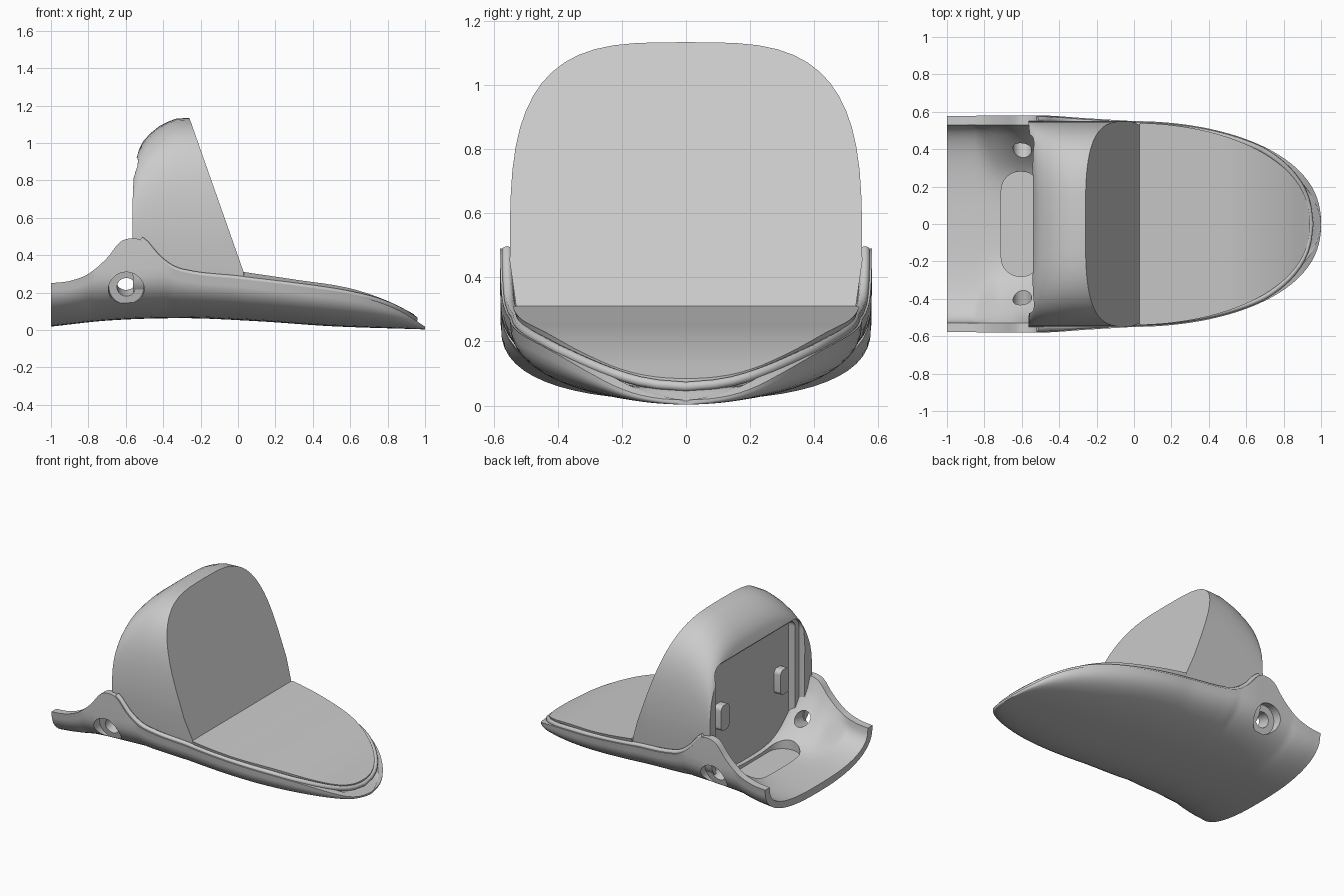
import bpy, bmesh
from math import sin, cos, pi, radians
from mathutils import Matrix, Vector

if "Cube" in bpy.data.objects:
    bpy.data.objects.remove(bpy.data.objects["Cube"])

def curve_at(pts, x):
    # smooth Hermite interpolation through (x, value) points
    if x <= pts[0][0]: return pts[0][1]
    if x >= pts[-1][0]: return pts[-1][1]
    sl = [(b[1]-a[1])/(b[0]-a[0]) for a, b in zip(pts, pts[1:])]
    m = [sl[0]] + [(a+b)/2 if a*b > 0 else 0 for a, b in zip(sl, sl[1:])] + [sl[-1]]
    for i in range(len(pts)-1):
        (x0, y0), (x1, y1) = pts[i], pts[i+1]
        if x <= x1:
            h = x1-x0
            t = (x-x0)/h
            return ((2*t**3-3*t*t+1)*y0 + (t**3-2*t*t+t)*h*m[i]
                    + (3*t*t-2*t**3)*y1 + (t**3-t*t)*h*m[i+1])

RIM = [(-1, .25), (-.9, .262), (-.8, .3), (-.7, .385), (-.63, .47), (-.56, .49), (-.51, .475),
       (-.43, .385), (-.35, .325), (-.25, .297), (0, .27), (.4, .22), (.6, .188), (.75, .15), (.88, .095), (1, .018)]
KEEL = [(-1, .018), (-.7, .05), (-.3, .063), (.1, .047), (.5, .02), (1, .003)]
DECK = [(-.2, .345), (.03, .31), (.3, .27), (.6, .222), (.8, .155), (.94, .085)]
WIDE = [(-1, .578), (-.5, .58), (-.25, .565), (0, .55)]

rim = lambda x: curve_at(RIM, x)
keel = lambda x: curve_at(KEEL, x)
def shell_w(x):
    return curve_at(WIDE, x) * ((1-x*x)**(1/2.3) if x > 0 else 1)
def deck_w(x):
    return .54 * ((1-(x/.941)**2)**(1/2.2) if x > 0 else 1)

def bowl(w, z0, z1, n=2.5, k=14, pinch=0):
    # U-shaped half-superellipse from -y to +y
    out = []
    for i in range(-k, k+1):
        a = abs(i)/k*pi/2
        s = (i > 0)-(i < 0)
        y = s*w*sin(a)**(2/n)*(1-pinch*sin(2*a))
        out.append((y, z0+(z1-z0)*(1-max(cos(a), 0)**(2/n))))
    return out

def make(name, bm):
    bmesh.ops.recalc_face_normals(bm, faces=bm.faces)
    me = bpy.data.meshes.new(name)
    bm.to_mesh(me)
    bm.free()
    ob = bpy.data.objects.new(name, me)
    bpy.context.collection.objects.link(ob)
    return ob

def loft(rings):
    bm = bmesh.new()
    vs = [[bm.verts.new(p) for p in r] for r in rings]
    n = len(rings[0])
    for a, b in zip(vs, vs[1:]):
        for i in range(n):
            bm.faces.new((a[i], a[(i+1) % n], b[(i+1) % n], b[i]))
    bm.faces.new(vs[0])
    bm.faces.new(vs[-1])
    return bm

def rounded_box(name, centre, size, axis, r):
    bm = bmesh.new()
    bmesh.ops.create_cube(bm, size=1)
    bmesh.ops.scale(bm, vec=size, verts=bm.verts)
    es = [e for e in bm.edges if abs((e.verts[0].co-e.verts[1].co)[axis]) > 1e-4]
    bmesh.ops.bevel(bm, geom=es, offset=r, segments=8, affect='EDGES', profile=.5)
    bmesh.ops.translate(bm, vec=centre, verts=bm.verts)
    return make(name, bm)

def cut(ob, cutter):
    cutter.hide_render = True
    m = ob.modifiers.new("cut", 'BOOLEAN')
    m.operation, m.solver, m.object = 'DIFFERENCE', 'EXACT', cutter
    bpy.context.view_layer.objects.active = ob
    bpy.ops.object.modifier_apply(modifier=m.name)
    bpy.data.objects.remove(cutter)

def smooth(ob, deg=32):
    bpy.ops.object.select_all(action='DESELECT')
    ob.select_set(True)
    bpy.context.view_layer.objects.active = ob
    bpy.ops.object.shade_smooth_by_angle(angle=radians(deg))

# lower shell: open trough with thick walls around the screw holes
rings = []
N = 90
for i in range(N+1):
    x = -1 + i/60 if i <= 60 else .9998*sin((i-60)/30*pi/2)
    w, z0, z1 = shell_w(x), keel(x), rim(x)
    zc = z0+min(z1-z0, .27)
    outer = [(-w, z1)] + bowl(w*.999, z0, zc-.002) + [(w, z1)]
    b = curve_at([(-.85, 0), (-.72, 1), (-.5, 1), (-.4, 0)], x)
    wi = max(w-.05, w*.5)
    inner = bowl(wi, min(z0+.05, z1-.004), z1, 2.7, pinch=.19*b)
    rings.append([(x, y, z) for y, z in outer + inner[::-1]])
shell = make("lower_shell", loft(rings))

# countersunk screw holes, tilted, and the shallow floor slot
for s in (-1, 1):
    for r, d, y in ((.05, .4, .45), (.093, .2, .6)):
        bm = bmesh.new()
        bmesh.ops.create_cone(bm, cap_ends=True, segments=40, radius1=r, radius2=r*(1.12 if r > .06 else 1), depth=d,
                              matrix=Matrix.Translation((-.597, s*y, .21+(.58-y)*.25))
                              @ Vector((0, s, -.25)).to_track_quat('Z', 'Y').to_matrix().to_4x4())
        cut(shell, make("hole_cutter", bm))
cut(shell, rounded_box("slot_cutter", (-.605, 0, .19), (.21, .56, .2), 2, .1))
smooth(shell)

# raised block: arch sections lofted along x, then sliced by the sloping front plane
TOP = [(-.535, .93), (-.525, .97), (-.505, 1.01), (-.47, 1.05), (-.42, 1.09), (-.37, 1.115),
       (-.33, 1.13), (-.26, 1.134), (-.1, 1.134), (.15, 1.134)]
rings = []
for x, zt in TOP:
    low = bowl(.53, keel(x)+.04, .31)
    k = 28
    arch = []
    for i in range(k+1):
        a = i/k*pi
        c = cos(a)
        arch.append(((c > 0)*2*.55*abs(c)**(2/3.4)-.55*abs(c)**(2/3.4), .45+(zt-.45)*max(sin(a), 0)**(2/3.4)))
    back = .03*max(0, min(1, (-.3-x)/.2))
    rings.append([(x-back*(y/.55)**2, y, z) for y, z in low+arch])
bm = loft(rings)
bmesh.ops.bisect_plane(bm, geom=bm.verts[:]+bm.edges[:]+bm.faces[:], plane_co=(-.26, 0, 1.134),
                       plane_no=Vector((.824, 0, .29)).normalized(), clear_outer=True)
bmesh.ops.holes_fill(bm, edges=[e for e in bm.edges if e.is_boundary], sides=0)
block = make("raised_block", bm)
cut(block, rounded_box("rim_cutter", (-.64, 0, .49), (.24, .95, .86), 0, .1))
cut(block, rounded_box("recess_cutter", (-.6, 0, .47), (.26, .86, .86), 0, .05))
smooth(block)

# clip tabs inside the recess
for s, side in ((-1, "right"), (1, "left")):
    smooth(rounded_box("clip_tab_" + side, (-.49, s*.32, .52), (.06, .09, .17), 0, .03))

# flat toe deck sitting in the shell
rings = []
for i in range(61):
    x = -.15 + i/30*.25 if i <= 30 else .1+.84*sin((i-30)/30*pi/2)
    w, zt = deck_w(x), curve_at(DECK, x)
    if x < .03: w = .525
    z0 = min(keel(x)+.04, zt-.03)
    low = bowl(w*.97, z0, max(zt-.045, z0+.005))
    rings.append([(x, y, z) for y, z in low + [(w, zt), (-w, zt)]])
smooth(make("toe_deck", loft(rings)))

# welt: bead between shell rim and upper, running round the toe
xs = [-.52+1.4*i/50 for i in range(51)] + [.9, .92, .935]
half = [(x, min(shell_w(x)-.022, deck_w(x)+.012) if x > .3 else shell_w(x)-.022, rim(x)+.004) for x in xs]
path = half + [(.945, 0, rim(.945)+.004)] + [(x, -y, z) for x, y, z in half[::-1]]
cu = bpy.data.curves.new("welt", 'CURVE')
cu.dimensions, cu.bevel_depth, cu.bevel_resolution, cu.use_fill_caps = '3D', .016, 2, True
sp = cu.splines.new('POLY')
sp.points.add(len(path)-1)
for p, c in zip(sp.points, path):
    p.co = (*c, 1)
bpy.context.collection.objects.link(bpy.data.objects.new("welt", cu))
